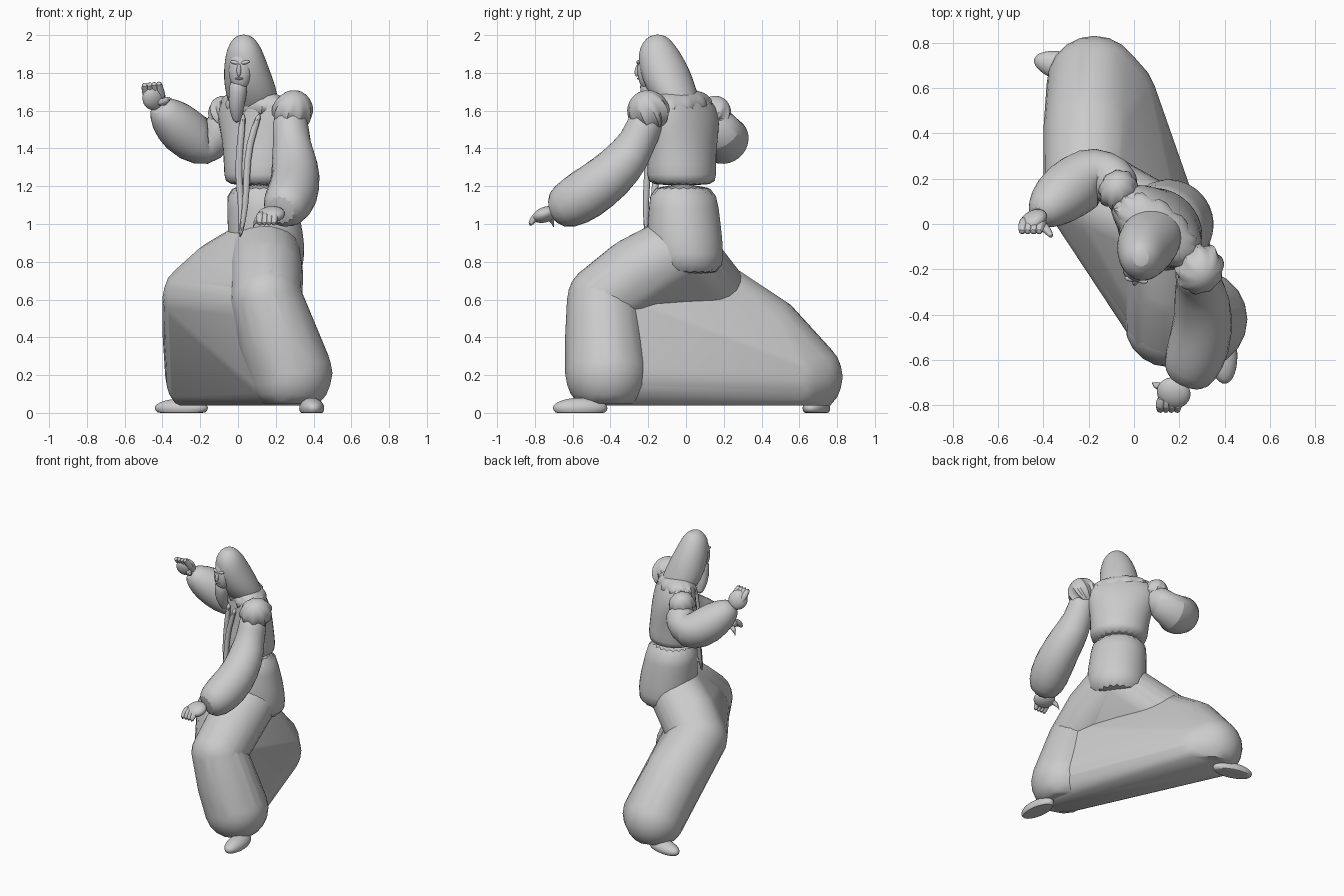
import bpy, bmesh, math
from mathutils import Vector, Matrix, Euler

if "Cube" in bpy.data.objects:
    bpy.data.objects.remove(bpy.data.objects["Cube"])

TURN = math.radians(-40)  # the chest is twisted relative to the hips


def finish(name, bm, subdiv=0):
    bmesh.ops.recalc_face_normals(bm, faces=bm.faces)
    me = bpy.data.meshes.new(name)
    bm.to_mesh(me)
    bm.free()
    ob = bpy.data.objects.new(name, me)
    bpy.context.collection.objects.link(ob)
    if subdiv:
        m = ob.modifiers.new("smooth", "SUBSURF")
        m.levels = m.render_levels = subdiv
    return ob


def hull(name, balls, floor=0):
    """Cloth stretched over balls (x, y, z, r), cut flat at the floor height."""
    bm = bmesh.new()
    for x, y, z, r in balls:
        bmesh.ops.create_icosphere(bm, subdivisions=3, radius=r,
                                   matrix=Matrix.Translation((x, y, z)))
    for v in bm.verts:
        v.co.z = max(v.co.z, floor)
    bmesh.ops.remove_doubles(bm, verts=bm.verts, dist=0.004)
    pts = [v.co.copy() for v in bm.verts]
    bm.clear()
    res = bmesh.ops.convex_hull(bm, input=[bm.verts.new(p) for p in pts])
    junk = {g for g in res["geom_interior"] + res["geom_unused"]
            if isinstance(g, bmesh.types.BMVert)}
    bmesh.ops.delete(bm, geom=list(junk), context="VERTS")
    return finish(name, bm)


def skin_rings(name, rings, subdiv=1):
    bm = bmesh.new()
    loops = [[bm.verts.new(p) for p in ring] for ring in rings]
    n = len(loops[0])
    for a, b in zip(loops, loops[1:]):
        for i in range(n):
            bm.faces.new((a[i], a[(i + 1) % n], b[(i + 1) % n], b[i]))
    bm.faces.new(loops[0][::-1])
    bm.faces.new(loops[-1])
    return finish(name, bm, subdiv)


def stack(name, rows, turn=0, n=20):
    """Horizontal ellipses (z, cx, cy, rx, ry) joined upward."""
    rings = []
    for z, cx, cy, rx, ry in rows:
        ring = []
        for i in range(n):
            a = math.tau * i / n
            p = Matrix.Rotation(turn, 3, "Z") @ Vector((rx * math.cos(a), ry * math.sin(a), 0))
            ring.append(p + Vector((cx, cy, z)))
        rings.append(ring)
    return skin_rings(name, rings)


def tube(name, path, n=14):
    """Round tube along points (x, y, z, r)."""
    pts = [Vector(p[:3]) for p in path]
    rings = []
    for i, p in enumerate(pts):
        t = (pts[min(i + 1, len(pts) - 1)] - pts[max(i - 1, 0)]).normalized()
        u = t.cross(Vector((0.3, 0.2, 1)) if abs(t.z) < 0.9 else Vector((0, -1, 0))).normalized()
        w = t.cross(u)
        rings.append([p + path[i][3] * (u * math.cos(math.tau * k / n) + w * math.sin(math.tau * k / n))
                      for k in range(n)])
    return skin_rings(name, rings)


def blob(name, loc, size, rot=(0, 0, 0), floor=None, pleats=0):
    """Ellipsoid, optionally pleated around its vertical axis."""
    bm = bmesh.new()
    bmesh.ops.create_uvsphere(bm, u_segments=32, v_segments=14, radius=1)
    R = Euler([math.radians(a) for a in rot]).to_matrix()
    for v in bm.verts:
        if pleats:
            k = 1 + 0.08 * math.sin(pleats * math.atan2(v.co.y, v.co.x)) * (1 - v.co.z)
            v.co.x *= k
            v.co.y *= k
        v.co = R @ Vector([c * s for c, s in zip(v.co, size)]) + Vector(loc)
        if floor is not None:
            v.co.z = max(v.co.z, floor)
    return finish(name, bm)


# Wide skirt: front shin, panel over the back leg, overskirt across the thighs
shin_top, shin_low = (0.15, -0.44, 0.60, 0.19), (0.28, -0.42, 0.21, 0.22)
back_knee, back_mid = (-0.20, 0.14, 0.61, 0.20), (-0.19, 0.41, 0.42, 0.21)
back_low, back_side = (-0.175, 0.62, 0.19, 0.21), (-0.10, 0.55, 0.17, 0.20)
hip, thigh = (0.14, -0.04, 0.86, 0.19), (-0.10, 0.06, 0.74, 0.17)
hull("front_shin_cloth", [shin_top, shin_low, (0.21, -0.43, 0.40, 0.21)], 0.05)
hull("skirt_panel", [(0.14, -0.43, 0.56, 0.17), (0.25, -0.42, 0.2, 0.19),
                     back_knee, back_mid, back_low, back_side], 0.04)
hull("overskirt", [hip, (0.16, -0.42, 0.62, 0.165), back_knee, thigh])
hull("front_thigh", [hip, shin_top, (0.15, -0.26, 0.74, 0.195)])

# Feet
blob("front_foot", (0.39, -0.56, 0.025), (0.065, 0.145, 0.055), (0, 0, 5), 0)
blob("back_foot", (-0.30, 0.69, 0.025), (0.145, 0.065, 0.05), (0, 0, -15), 0)

# Coat over hips, waist and chest
stack("coat", [(0.72, 0.16, 0.01, 0.18, 0.19), (0.84, 0.155, 0.00, 0.205, 0.20),
               (0.96, 0.145, -0.01, 0.205, 0.20), (1.08, 0.13, -0.01, 0.195, 0.18),
               (1.22, 0.115, -0.02, 0.19, 0.17)], TURN)
stack("chest", [(1.20, 0.115, -0.02, 0.19, 0.17), (1.25, 0.115, -0.025, 0.20, 0.178),
                (1.37, 0.11, -0.02, 0.205, 0.165), (1.48, 0.105, -0.01, 0.225, 0.15),
                (1.58, 0.095, -0.01, 0.255, 0.13), (1.65, 0.09, -0.02, 0.22, 0.11),
                (1.71, 0.08, -0.04, 0.12, 0.09)], TURN)

# Coat edges running down the front
for name, dx in (("right_coat_edge", 0.0), ("left_coat_edge", 0.045)):
    tube(name, [(0.03 + 2 * dx, -0.15 - dx, 1.60, 0.02), (0.01 + dx, -0.15 - dx, 1.42, 0.02),
                (0.00 + dx, -0.16 - dx, 1.25, 0.02), (0.02 + dx / 2, -0.17 - dx, 1.10, 0.018),
                (0.01, -0.21, 0.92, 0.012)], 8)

# Pleated shoulder capes
blob("left_shoulder_cape", (0.29, -0.20, 1.60), (0.10, 0.11, 0.11), (15, 25, -30), None, 9)
blob("right_shoulder_cape", (-0.07, 0.15, 1.59), (0.08, 0.09, 0.09), (-20, -20, -30), None, 9)
blob("collar_folds", (0.10, -0.03, 1.63), (0.21, 0.12, 0.08), (0, 6, -40), None, 11)

# Sleeves with loose cuffs
tube("left_sleeve", [(0.27, -0.19, 1.60, 0.09), (0.28, -0.23, 1.49, 0.105), (0.29, -0.29, 1.37, 0.12),
                     (0.31, -0.40, 1.25, 0.135), (0.29, -0.53, 1.155, 0.145), (0.25, -0.64, 1.09, 0.13),
                     (0.22, -0.71, 1.07, 0.085)])
tube("right_sleeve", [(-0.05, 0.13, 1.58, 0.09), (-0.09, 0.20, 1.47, 0.12), (-0.16, 0.22, 1.43, 0.14),
                      (-0.25, 0.18, 1.455, 0.14), (-0.34, 0.11, 1.54, 0.13), (-0.40, 0.05, 1.605, 0.085),
                      (-0.42, 0.03, 1.63, 0.05)])

# Hands: palm, grouped fingers and thumb
blob("left_palm", (0.175, -0.745, 1.05), (0.075, 0.07, 0.04), (20, 0, -20))
for i in range(4):
    x = 0.115 + 0.025 * i
    tube("left_finger", [(x + 0.01, -0.76, 1.055, 0.025), (x, -0.80, 1.04, 0.024),
                         (x, -0.83, 0.99, 0.015)], 8)
tube("left_thumb", [(0.13, -0.72, 1.04, 0.024), (0.09, -0.71, 1.02, 0.018), (0.08, -0.70, 0.98, 0.01)], 8)
blob("right_palm", (-0.445, 0.015, 1.67), (0.065, 0.04, 0.07), (20, -25, 20))
for i in range(4):
    x = -0.495 + 0.025 * i
    tube("right_finger", [(x + 0.02, 0.02, 1.66, 0.026), (x + 0.005, 0.0, 1.71, 0.025),
                          (x, -0.045, 1.745 + 0.003 * i, 0.017)], 8)
tube("right_thumb", [(-0.42, 0.01, 1.64, 0.026), (-0.38, -0.03, 1.65, 0.02), (-0.36, -0.06, 1.67, 0.01)], 8)

# Hood draping onto the shoulders
stack("hood", [(1.52, 0.115, 0.02, 0.09, 0.06), (1.63, 0.085, -0.04, 0.135, 0.12),
               (1.72, 0.065, -0.08, 0.14, 0.135), (1.82, 0.045, -0.115, 0.122, 0.135),
               (1.90, 0.035, -0.14, 0.102, 0.115), (1.96, 0.032, -0.15, 0.078, 0.085),
               (2.005, 0.03, -0.15, 0.032, 0.034)])

# Face and beard
blob("face", (0.012, -0.205, 1.815), (0.062, 0.052, 0.105), (0, 0, -12))
blob("nose", (0.005, -0.255, 1.815), (0.012, 0.016, 0.035), (-12, 0, -12))
for s in (-1, 1):
    blob("brow", (0.01 + s * 0.026, -0.246 - s * 0.004, 1.855), (0.026, 0.012, 0.01), (0, -s * 12, -12))
blob("mouth", (0.005, -0.247, 1.77), (0.022, 0.012, 0.007), (0, 0, -12))
tube("beard", [(0.005, -0.20, 1.77, 0.05), (0.0, -0.195, 1.70, 0.052), (-0.01, -0.18, 1.62, 0.045),
               (-0.005, -0.15, 1.53, 0.02)], 10)

bpy.ops.object.select_all(action="SELECT")
bpy.context.view_layer.objects.active = bpy.context.selected_objects[0]
bpy.ops.object.shade_smooth_by_angle(angle=math.radians(40))
